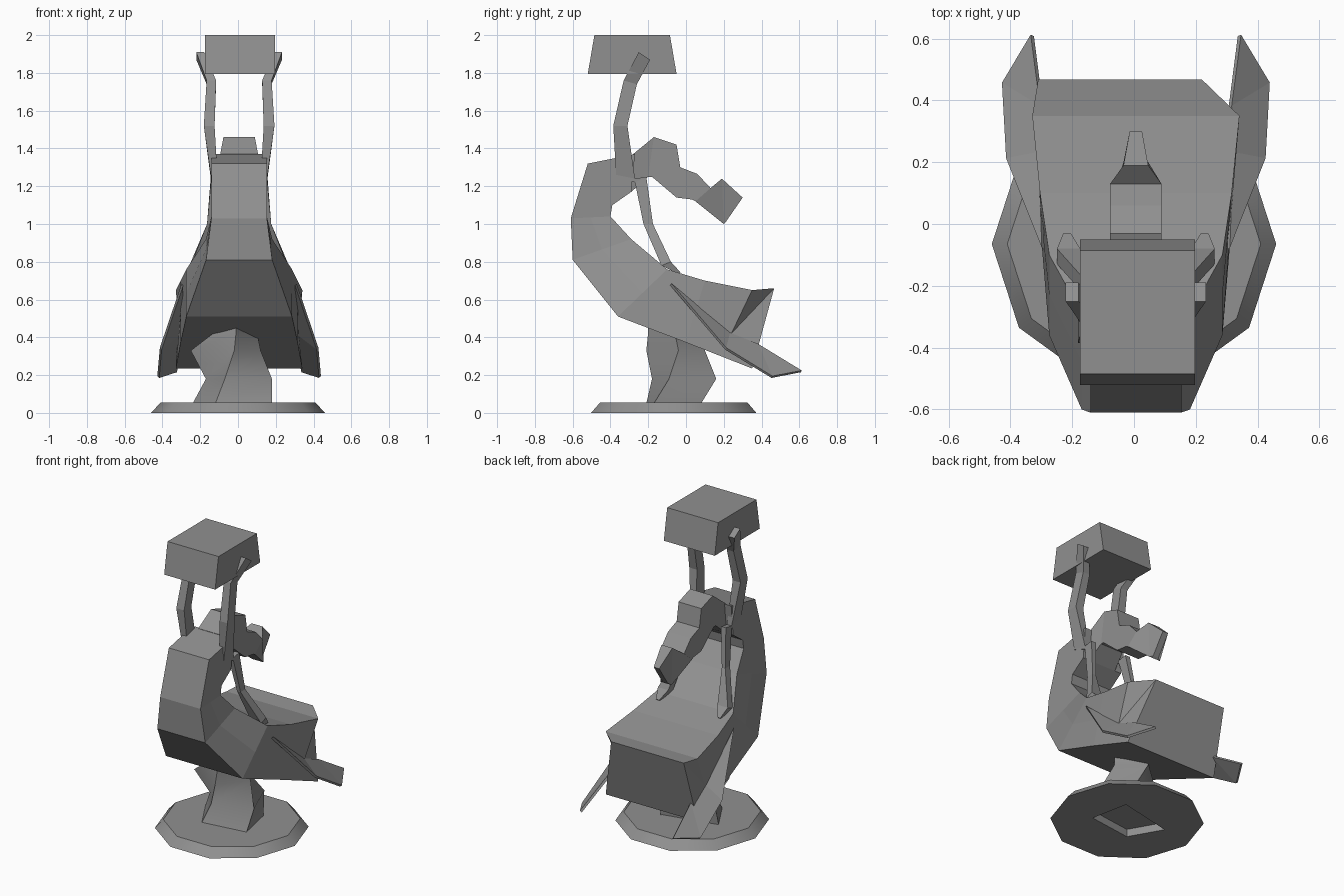
import bpy, bmesh, math

cube = bpy.data.objects.get("Cube")
if cube:
    bpy.data.objects.remove(cube, do_unlink=True)

grey = bpy.data.materials.new("stone_grey")
grey.use_nodes = True
colour = (0.28, 0.28, 0.28, 1)
grey.diffuse_color = colour
grey.node_tree.nodes["Principled BSDF"].inputs["Base Color"].default_value = colour

CENTRE = 0.006  # the figure stands slightly off the middle of its base


def finish(name, bm, smooth=0):
    bmesh.ops.remove_doubles(bm, verts=bm.verts, dist=0.0005)
    bmesh.ops.recalc_face_normals(bm, faces=bm.faces)
    mesh = bpy.data.meshes.new(name)
    bm.to_mesh(mesh)
    bm.free()
    mesh.materials.append(grey)
    obj = bpy.data.objects.new(name, mesh)
    bpy.context.collection.objects.link(obj)
    if smooth:
        bpy.ops.object.select_all(action='DESELECT')
        obj.select_set(True)
        bpy.context.view_layer.objects.active = obj
        bpy.ops.object.shade_smooth_by_angle(angle=math.radians(smooth))
    return obj


def loft(name, rings, smooth=0):
    """Skin closed rings of equal length and cap both ends."""
    bm = bmesh.new()
    loops = [[bm.verts.new(p) for p in ring] for ring in rings]
    n = len(loops[0])
    for a, b in zip(loops, loops[1:]):
        for i in range(n):
            j = (i + 1) % n
            bm.faces.new((a[i], a[j], b[j], b[i]))
    bm.faces.new(loops[0])
    bm.faces.new(loops[-1])
    return finish(name, bm, smooth)


def section(outer, inner, x0, x1, side=1):
    """Four-cornered slice between an outer and an inner (y, z) point."""
    return [(CENTRE + side * x, y, z) for x, (y, z) in
            ((x0, outer), (x1, outer), (x1, inner), (x0, inner))]


def with_sides(ring, right, left):
    """Insert a point in each flank of a four-cornered slice."""
    return ring[:2] + [right] + ring[2:] + [left]


def midpoint(a, b):
    return tuple((p + q) / 2 for p, q in zip(a, b))


def polygon(cx, cy, z, r, sides):
    return [(cx + r * math.cos(math.tau * i / sides),
             cy + r * math.sin(math.tau * i / sides), z)
            for i in range(sides)]


def flat(corners, z):
    return [(x, y, z) for x, y in corners]


# Four-cornered post that twists as it rises
foot = [(-0.24, 0), (-0.12, -0.21), (0.18, -0.17), (0.13, 0.08)]
neck_of_post = [(-0.12, -0.12), (-0.01, -0.2), (0.1, -0.06), (0, 0.06)]
loft("twisted_post", [
    flat(foot, 0.05),
    flat([(-0.17, -0.05), (-0.07, -0.18), (0.18, -0.09), (0.08, 0.16)], 0.18),
    flat([(-0.25, -0.1), (-0.02, -0.21), (0.12, -0.04), (-0.03, 0.1)], 0.33),
    flat(neck_of_post, 0.43), flat(neck_of_post, 0.56)], 55)

# Round base, hollow under the post
base = loft("base", [polygon(0, -0.065, z, r, 10) for z, r in ((0, 0.46), (0.055, 0.41))], 40)
cutter = loft("socket_cutter", [flat(foot, -0.05), flat(foot, 0.05)])
cutter.hide_render = True
cutter.hide_set(True)
socket = base.modifiers.new("socket", 'BOOLEAN')
socket.operation = 'DIFFERENCE'
socket.object = cutter

# Curved body: dented rear flanks and one chamfered rear corner
body = [((-0.27, 1.37), (-0.29, 1.17), 0.147), ((-0.52, 1.32), (-0.39, 1.10), 0.147),
        ((-0.61, 1.03), (-0.40, 1.04), 0.147), ((-0.60, 0.81), (-0.29, 0.92), 0.175),
        ((-0.36, 0.51), (-0.10, 0.76), 0.28), ((0, 0.373), (0.10, 0.70), 0.31),
        ((0.35, 0.235), (0.35, 0.65), 0.335)]
slices = [section(o, i, -w, w) for o, i, w in body]
rings = [with_sides(s, midpoint(s[1], s[2]), midpoint(s[0], s[3])) for s in slices[:-1]]
rings.append(with_sides(slices[-1], (0.32, 0.24, 0.42), (-0.31, 0.24, 0.42)))
right, left = (0.22, 0.467, 0.66), (-0.31, 0.467, 0.66)
rings.append(with_sides(slices[-1][:2] + [right, left], right, left))
loft("body", rings)

# Hooked neck and pointed snout
neck = [((-0.28, 1.37), (-0.29, 1.17), 0.10), ((-0.17, 1.46), (-0.20, 1.25), 0.083),
        ((-0.05, 1.42), (-0.18, 1.25), 0.083), ((-0.03, 1.30), (-0.05, 1.14), 0.083),
        ((0.06, 1.265), (0.03, 1.13), 0.083), ((0.13, 1.19), (0.05, 1.12), 0.083),
        ((0.19, 1.24), (0.20, 1.00), 0.04), ((0.30, 1.14), (0.21, 1.01), 0.02)]
loft("hooked_neck", [section(o, i, -w, w) for o, i, w in neck])

# Box held overhead, narrowing to the top
loft("raised_box", [section((-0.52, 1.795), (-0.485, 2), -0.181, 0.191),
                    section((-0.05, 1.795), (-0.085, 2), -0.181, 0.191)])

# Bent limbs carrying the box, and flat fins at the rear
limb = [((-0.25, 1.91), (-0.19, 1.87), 0.185, 0.227),
        ((-0.33, 1.76), (-0.26, 1.74), 0.122, 0.172),
        ((-0.385, 1.52), (-0.31, 1.52), 0.13, 0.187),
        ((-0.37, 1.26), (-0.27, 1.24), 0.115, 0.15),
        ((-0.27, 1.22), (-0.21, 1.25), 0.115, 0.15),
        ((-0.225, 1.0), (-0.175, 1.0), 0.145, 0.17),
        ((-0.13, 0.78), (-0.08, 0.80), 0.18, 0.255),
        ((-0.04, 0.735), (-0.03, 0.745), 0.21, 0.235)]
fin = [(0.3, -0.08, 0.68), (0.415, 0.21, 0.34), (0.428, 0.455, 0.19),
       (0.335, 0.61, 0.22), (0.305, 0.38, 0.36), (0.31, 0.23, 0.42)]
for word, side in (("left", 1), ("right", -1)):
    loft(word + "_limb", [section(*s, side) for s in limb])
    bm = bmesh.new()
    v = [bm.verts.new((CENTRE + side * x, y, z)) for x, y, z in fin]
    for face in ((0, 1, 5), (1, 2, 4, 5), (2, 3, 4)):
        bm.faces.new([v[i] for i in face])
    plate = finish(word + "_fin", bm)
    thick = plate.modifiers.new("thickness", 'SOLIDIFY')
    thick.thickness = 0.015
    thick.offset = 0
